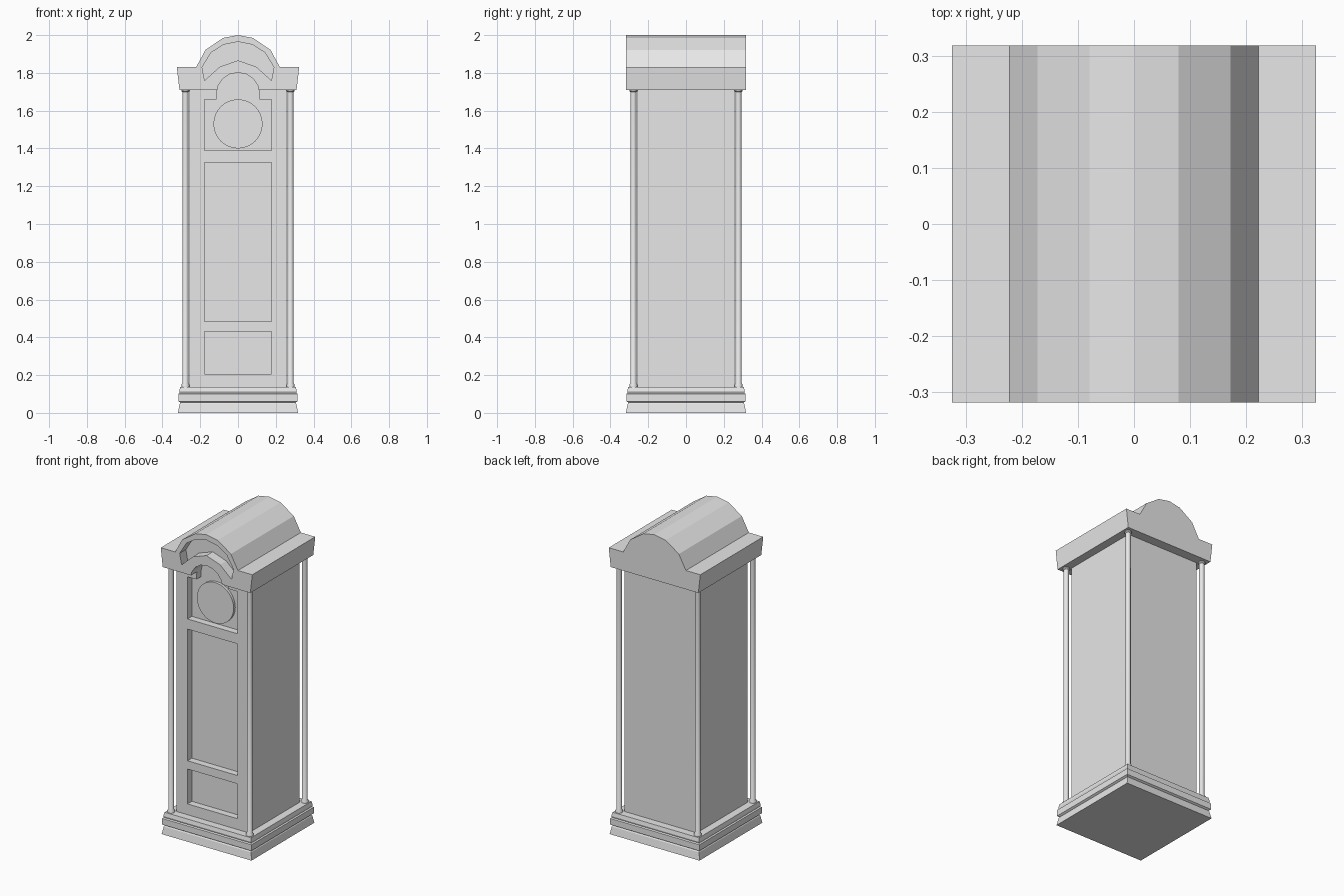
import bpy, bmesh, math

cube = bpy.data.objects.get("Cube")
if cube:
    bpy.data.objects.remove(cube, do_unlink=True)

grey = bpy.data.materials.new("plain grey")
grey.use_nodes = True
grey.diffuse_color = (0.8, 0.8, 0.8, 1)
grey.node_tree.nodes["Principled BSDF"].inputs["Base Color"].default_value = (0.8, 0.8, 0.8, 1)


def finish(name, bm):
    bmesh.ops.recalc_face_normals(bm, faces=bm.faces[:])
    mesh = bpy.data.meshes.new(name)
    bm.to_mesh(mesh)
    bm.free()
    mesh.materials.append(grey)
    obj = bpy.data.objects.new(name, mesh)
    bpy.context.collection.objects.link(obj)
    return obj


def extrude_outline(name, points, y0, y1):
    """Outline in x and z, extruded along y."""
    bm = bmesh.new()
    face = bm.faces.new([bm.verts.new((x, y0, z)) for x, z in points])
    new = bmesh.ops.extrude_face_region(bm, geom=[face])["geom"]
    verts = [v for v in new if isinstance(v, bmesh.types.BMVert)]
    bmesh.ops.translate(bm, verts=verts, vec=(0, y1 - y0, 0))
    return finish(name, bm)


def stack(name, profile, sides, centre=(0, 0), turn=0.0):
    """Loft of regular rings given as (radius, height)."""
    bm = bmesh.new()
    rings = []
    for r, z in profile:
        angles = [turn + math.tau * i / sides for i in range(sides)]
        rings.append([bm.verts.new((centre[0] + r * math.cos(a),
                                    centre[1] + r * math.sin(a), z)) for a in angles])
    for low, high in zip(rings, rings[1:]):
        for i in range(sides):
            j = (i + 1) % sides
            bm.faces.new((low[i], low[j], high[j], high[i]))
    bm.faces.new(rings[0])
    bm.faces.new(rings[-1])
    return finish(name, bm)


def mirrored(half):
    """Complete a left-right symmetric outline from its +x half."""
    return half + [(-x, z) for x, z in reversed(half) if x > 0]


def rectangle(w, z0, z1):
    return mirrored([(w, z0), (w, z1)])


def carve(obj, cutters):
    for cutter in cutters:
        mod = obj.modifiers.new("recess", "BOOLEAN")
        mod.operation = "DIFFERENCE"
        mod.solver = "EXACT"
        mod.object = cutter
    bpy.context.view_layer.update()
    graph = bpy.context.evaluated_depsgraph_get()
    mesh = bpy.data.meshes.new_from_object(obj.evaluated_get(graph))
    obj.modifiers.clear()
    obj.data = mesh


FRONT, RECESS = -0.257, -0.213
HOOD = 0.318

# Stepped square plinth
plinth = [(0.318, 0), (0.309, 0.047), (0.304, 0.054), (0.316, 0.061), (0.316, 0.1),
          (0.308, 0.105), (0.311, 0.115), (0.306, 0.138)]
stack("plinth", [(r * math.sqrt(2), z) for r, z in plinth], 4, turn=math.pi / 4)

# Case and hood
case = extrude_outline("case", rectangle(0.257, 0.138, 1.71), FRONT, -FRONT)
hood = extrude_outline("hood", mirrored(
    [(0.31, 1.71), (0.324, 1.83), (0.222, 1.83), (0.172, 1.922), (0.079, 1.985), (0, 2.0)]),
    -HOOD, HOOD)

# Recess cutters: two door panels, arched dial opening, crescent in the hood
lower = extrude_outline("lower_panel_cutter", rectangle(0.177, 0.207, 0.43), -0.5, RECESS)
middle = extrude_outline("middle_panel_cutter", rectangle(0.177, 0.483, 1.325), -0.5, RECESS)
arc = [(0.114 * math.cos(a), 1.688 + 0.114 * math.sin(a))
       for a in (math.pi / 2 * i / 4 for i in range(4))] + [(0, 1.802)]
dial_opening = extrude_outline("dial_opening_cutter", mirrored(
    [(0.177, 1.39), (0.177, 1.66), (0.114, 1.66)] + arc), -0.5, RECESS)
crescent = extrude_outline("crescent_cutter", [
    (0, 1.866), (0.096, 1.833), (0.177, 1.76), (0.19, 1.83), (0.143, 1.907), (0.075, 1.95),
    (0, 1.965), (-0.075, 1.95), (-0.143, 1.907), (-0.19, 1.83), (-0.177, 1.76),
    (-0.096, 1.833)], -0.5, -0.255)

carve(case, [lower, middle, dial_opening])
carve(hood, [dial_opening, crescent])
for cutter in (lower, middle, dial_opening, crescent):
    bpy.data.objects.remove(cutter, do_unlink=True)

# Round dial
extrude_outline("dial", [(0.13 * math.cos(a), 1.53 + 0.13 * math.sin(a))
                         for a in (math.tau * i / 32 for i in range(32))],
                -0.23, RECESS + 0.003)

# Corner columns with small feet and caps
column = [(0.022, 0.136), (0.022, 0.148), (0.016, 0.158), (0.016, 1.698),
          (0.021, 1.704), (0.021, 1.712)]
for side, sx in (("left", 1), ("right", -1)):
    for end, sy in (("front", -1), ("back", 1)):
        stack(f"{end}_{side}_column", column, 12, (0.278 * sx, 0.278 * sy))

# Soft shading on the rounded parts
for obj in bpy.context.collection.objects:
    if obj.name.endswith("column") or obj.name == "dial":
        bpy.ops.object.select_all(action="DESELECT")
        obj.select_set(True)
        bpy.context.view_layer.objects.active = obj
        bpy.ops.object.shade_smooth_by_angle(angle=math.radians(35))
